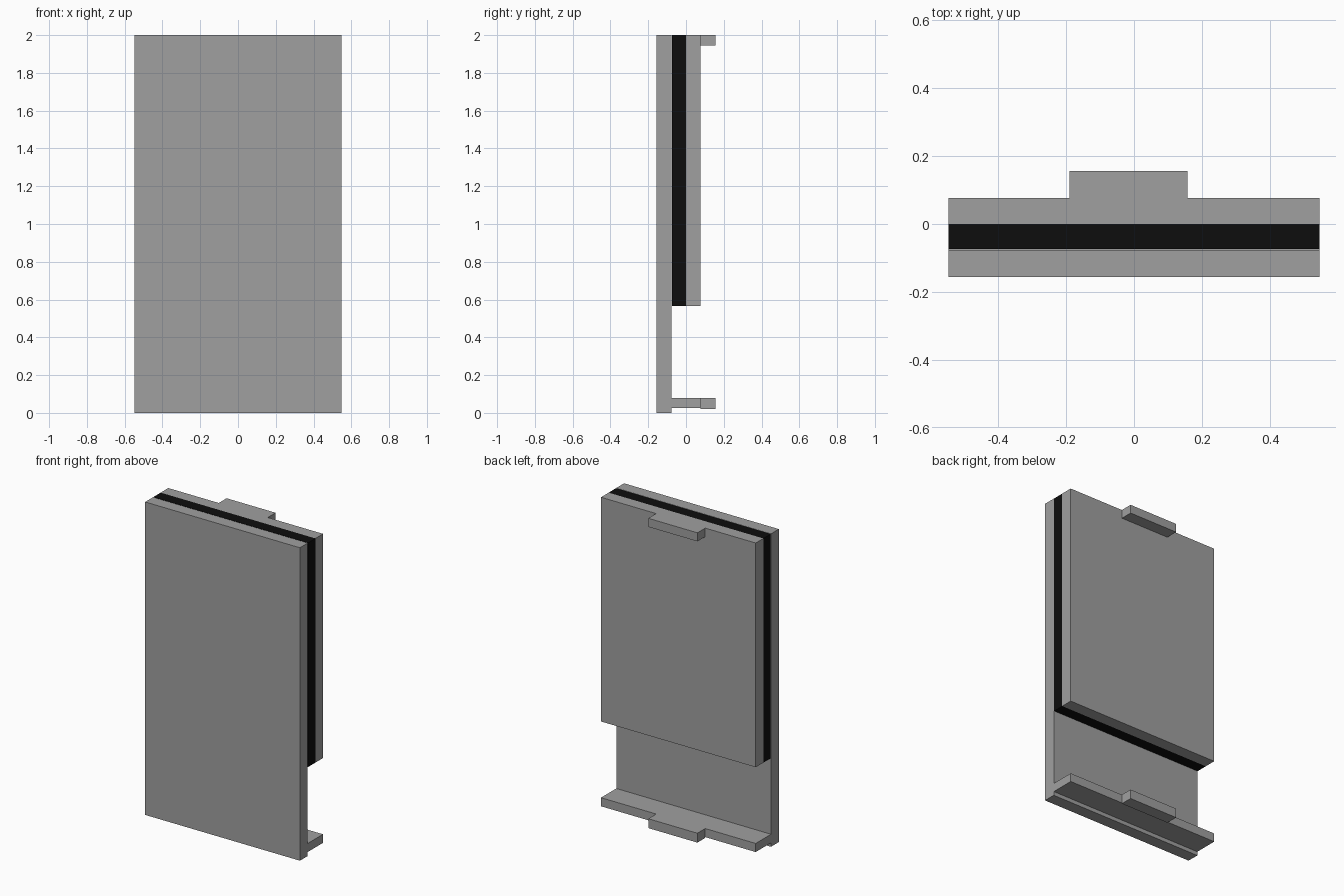
import bpy
import bmesh

# Remove the default object
cube = bpy.data.objects.get("Cube")
if cube:
    bpy.data.objects.remove(cube, do_unlink=True)


def material(name, value):
    mat = bpy.data.materials.new(name)
    mat.use_nodes = True
    colour = (value, value, value, 1.0)
    mat.diffuse_color = colour
    mat.node_tree.nodes["Principled BSDF"].inputs["Base Color"].default_value = colour
    return mat


def box(name, x, y, z, mat):
    """Flat-faced box spanning the given (min, max) ranges."""
    bm = bmesh.new()
    bmesh.ops.create_cube(bm, size=1.0)
    spans = (x, y, z)
    for v in bm.verts:
        v.co = [lo if c < 0 else hi for c, (lo, hi) in zip(v.co, spans)]
    mesh = bpy.data.meshes.new(name)
    bm.to_mesh(mesh)
    bm.free()
    mesh.materials.append(mat)
    obj = bpy.data.objects.new(name, mesh)
    bpy.context.collection.objects.link(obj)
    return obj


grey = material("mid grey", 0.352)
black = material("black", 0.004)

full = (-0.547, 0.547)   # width of the panels
tab = (-0.19, 0.157)     # width of the tabs, slightly off centre

# Layered panels: tall front sheet, dark core, shorter back sheet
box("front_panel", full, (-0.156, -0.077), (0.0, 2.0), grey)
box("dark_core", full, (-0.074, 0.0), (0.567, 2.0), black)
box("back_panel", full, (0.0, 0.077), (0.567, 2.0), grey)

# Ledge near the foot of the front sheet
box("bottom_ledge", full, (-0.077, 0.077), (0.025, 0.08), grey)

# Tabs at the back
box("top_tab", tab, (0.077, 0.156), (1.945, 2.0), grey)
box("bottom_tab", tab, (0.077, 0.156), (0.02, 0.08), grey)
